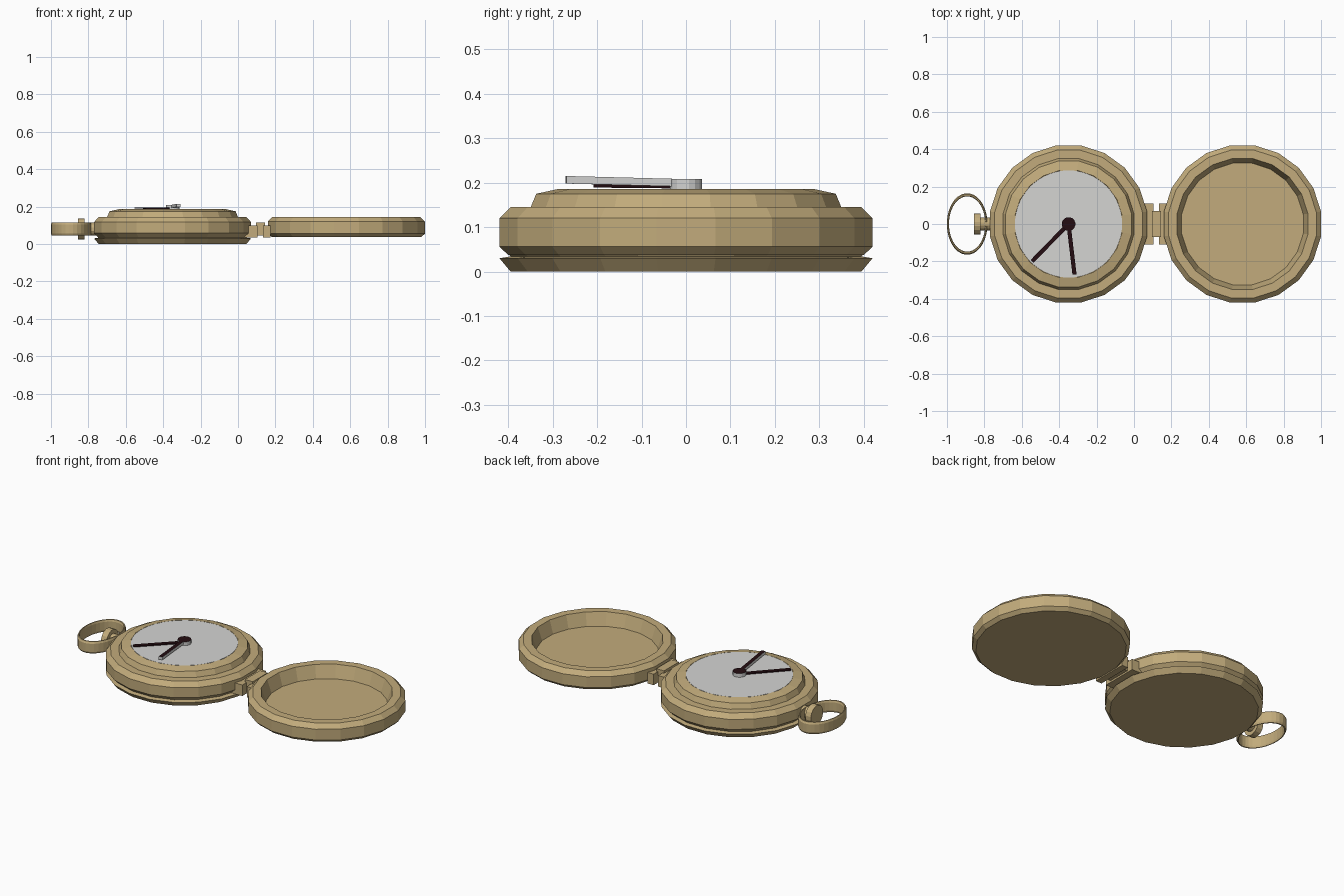
import bpy, bmesh, math
from mathutils import Matrix, Vector

if "Cube" in bpy.data.objects:
    bpy.data.objects.remove(bpy.data.objects["Cube"])


def material(name, rgb):
    m = bpy.data.materials.new(name)
    m.diffuse_color = (*rgb, 1)
    m.use_nodes = True
    m.node_tree.nodes["Principled BSDF"].inputs["Base Color"].default_value = m.diffuse_color
    return m


BRASS = material("aged brass", (0.54, 0.41, 0.20))
WHITE = material("dial white", (0.66, 0.66, 0.65))
DARK = material("dark hand", (0.018, 0.004, 0.006))


def finish(bm, name, mats, rule=None):
    bmesh.ops.recalc_face_normals(bm, faces=bm.faces)
    bm.normal_update()
    if rule:
        for f in bm.faces:
            f.material_index = rule(f)
    me = bpy.data.meshes.new(name)
    bm.to_mesh(me)
    bm.free()
    for m in mats:
        me.materials.append(m)
    ob = bpy.data.objects.new(name, me)
    bpy.context.collection.objects.link(ob)
    return ob


def lathe(name, profile, centre, sides=20, mats=(BRASS,), ring=False, sx=1.0, axis_x=False, rule=None):
    """Turn (radius, height) points about z; ring closes the profile, otherwise both ends are capped."""
    bm = bmesh.new()
    k = 1 / math.cos(math.pi / sides)
    loops = []
    for r, z in profile:
        loop = []
        for i in range(sides):
            a = 2 * math.pi * (i + 0.5) / sides
            loop.append(bm.verts.new((r * k * math.cos(a) * sx, r * k * math.sin(a), z)))
        loops.append(loop)
    n = len(loops)
    for j in range(n if ring else n - 1):
        a, b = loops[j], loops[(j + 1) % n]
        for i in range(sides):
            q = (i + 1) % sides
            bm.faces.new((a[i], a[q], b[q], b[i]))
    if not ring:
        bm.faces.new(loops[0])
        bm.faces.new(loops[-1])
    if axis_x:
        bm.transform(Matrix.Rotation(math.pi / 2, 4, 'Y'))
    bm.transform(Matrix.Translation(centre))
    return finish(bm, name, mats, rule)


def box(name, lo, hi):
    bm = bmesh.new()
    bmesh.ops.create_cube(bm, size=1)
    lo, hi = Vector(lo), Vector(hi)
    for v in bm.verts:
        v.co = Vector((a * b for a, b in zip(v.co, hi - lo))) + (lo + hi) / 2
    return finish(bm, name, (BRASS,))


def top_dark(f):
    return 1 if f.normal.z > 0.5 else 0


def hand(name, tip, z0, z1, thick, width, mats):
    """Thin bar from the dial centre to the tip, dark on top."""
    bm = bmesh.new()
    start, end = Vector((CX, 0, z0)), Vector((*tip, z1))
    d = end - start
    side = Vector((-d.y, d.x, 0)).normalized() * width / 2
    up = Vector((0, 0, thick))
    vs = [bm.verts.new(p + s + u) for u in (up * 0, up) for p, s in
          ((start, side), (start, -side), (end, -side), (end, side))]
    for ids in ((0, 1, 2, 3), (4, 5, 6, 7), (0, 1, 5, 4), (1, 2, 6, 5), (2, 3, 7, 6), (3, 0, 4, 7)):
        bm.faces.new([vs[i] for i in ids])
    return finish(bm, name, mats, top_dark)


CX, LX = -0.35, 0.58

# Case: back cover, notch, main band and stepped bezel
lathe("watch_case", [(0.395, 0), (0.42, 0.03), (0.395, 0.034), (0.42, 0.058), (0.42, 0.117),
                     (0.395, 0.144), (0.35, 0.144), (0.337, 0.175), (0.287, 0.186),
                     (0.285, 0.183)], (CX, 0, 0))

# Dial plate
lathe("dial", [(0.286, 0.178), (0.286, 0.186)], (CX, 0, 0), 40, (WHITE,))

# Hands and centre pin
hand("hour_hand", (-0.545, -0.2), 0.187, 0.189, 0.007, 0.022, (DARK, DARK))
hand("minute_hand", (-0.318, -0.27), 0.191, 0.198, 0.017, 0.022, (WHITE, DARK))
lathe("hand_hub", [(0.036, 0.186), (0.036, 0.208)], (CX, 0, 0), 16, (WHITE, DARK), rule=top_dark)

# Open lid, a shallow dish
lathe("lid", [(0.40, 0.037), (0.42, 0.056), (0.42, 0.12), (0.395, 0.145), (0.35, 0.145),
              (0.345, 0.13), (0.325, 0.07)], (LX, 0, 0))

# Hinge: two outer leaves and a middle knuckle
box("hinge_leaf_case", (0.03, -0.11, 0.035), (0.105, 0.11, 0.10))
box("hinge_leaf_lid", (0.135, -0.11, 0.035), (0.175, 0.11, 0.10))
box("hinge_knuckle", (0.095, -0.07, 0.045), (0.145, 0.07, 0.115))

# Winding crown, stem and hanging bow
lathe("crown", [(0.057, -0.018), (0.057, 0.018)], (-0.838, 0, 0.08), 16, axis_x=True)
lathe("crown_stem", [(0.034, -0.04), (0.034, 0.04)], (-0.785, 0, 0.08), 12, axis_x=True)
lathe("bow", [(0.158, 0.045), (0.164, 0.056), (0.164, 0.104), (0.158, 0.115),
              (0.151, 0.115), (0.147, 0.104), (0.147, 0.056), (0.151, 0.045)],
      (-0.892, 0, 0), 32, ring=True, sx=0.66)
